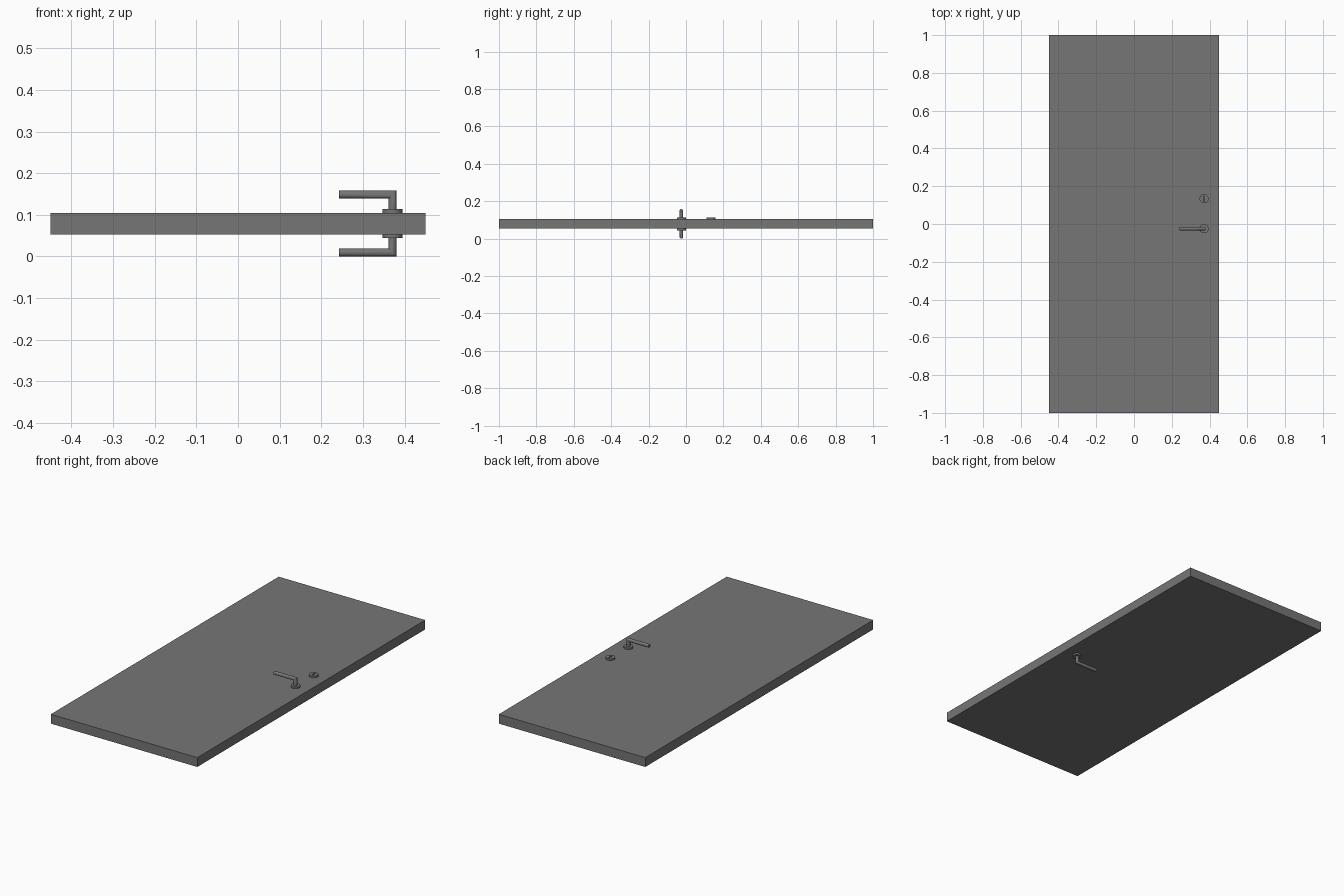
import bpy, bmesh, math

if "Cube" in bpy.data.objects:
    bpy.data.objects.remove(bpy.data.objects["Cube"])

MID = 0.079          # mid-plane of the door leaf
HALF = 0.026         # half thickness of the leaf
HX, HY = 0.371, -0.025
LOCK_Y = 0.134

dark = bpy.data.materials.new("dark_grey")
dark.diffuse_color = (0.18, 0.18, 0.18, 1)
dark.use_nodes = True
dark.node_tree.nodes["Principled BSDF"].inputs["Base Color"].default_value = dark.diffuse_color


def finish(name, bm, loc, smooth=True):
    bmesh.ops.recalc_face_normals(bm, faces=bm.faces)
    me = bpy.data.meshes.new(name)
    bm.to_mesh(me)
    bm.free()
    me.materials.append(dark)
    ob = bpy.data.objects.new(name, me)
    ob.location = loc
    bpy.context.collection.objects.link(ob)
    if smooth:
        bpy.ops.object.select_all(action='DESELECT')
        ob.select_set(True)
        bpy.context.view_layer.objects.active = ob
        bpy.ops.object.shade_smooth_by_angle(angle=math.radians(35))
    return ob


def box(name, loc, size):
    bm = bmesh.new()
    bmesh.ops.create_cube(bm, size=1)
    bmesh.ops.scale(bm, vec=size, verts=bm.verts)
    return finish(name, bm, loc, False)


def disc(name, loc, r, z0, z1):
    bm = bmesh.new()
    bmesh.ops.create_cone(bm, cap_ends=True, segments=32,
                          radius1=r, radius2=r, depth=z1 - z0)
    bmesh.ops.translate(bm, vec=(0, 0, (z0 + z1) / 2), verts=bm.verts)
    return finish(name, bm, loc)


def mirror_z(ob):
    m = ob.modifiers.new("both_sides", 'MIRROR')
    m.use_axis = (False, False, True)


# Door leaf
box("door_leaf", (0, 0, MID), (0.9, 2.0, 2 * HALF))

# Handle roses on both faces
mirror_z(disc("handle_rose", (HX, HY, MID), 0.024, HALF, 0.035))

# Lever handles: round bar with a mitred corner
bm = bmesh.new()
r, n, reach, zc = 0.0095, 24, 0.129, 0.0695
rings = [[], [], []]
for i in range(n):
    a = 2 * math.pi * i / n
    u, v = r * math.cos(a), r * math.sin(a)
    for ring, co in zip(rings, ((u, v, 0.034), (u, v, zc + u), (-reach, v, zc + u))):
        ring.append(bm.verts.new(co))
for lo, hi in zip(rings, rings[1:]):
    for i in range(n):
        j = (i + 1) % n
        bm.faces.new((lo[i], lo[j], hi[j], hi[i]))
bm.faces.new(rings[0])
bm.faces.new(rings[2])
mirror_z(finish("lever_handle", bm, (HX, HY, MID)))

# Lock rose on the upper face, with a key slot cut down to the leaf
slot = box("slot_cutter", (HX, LOCK_Y, MID + 0.034), (0.006, 0.028, 0.024))
slot.hide_render = True
lock = disc("lock_rose", (HX, LOCK_Y, MID), 0.024, HALF, 0.035)
cut = lock.modifiers.new("key_slot", 'BOOLEAN')
cut.operation = 'DIFFERENCE'
cut.solver = 'EXACT'
cut.object = slot
bpy.ops.object.modifier_apply(modifier=cut.name)
bpy.data.objects.remove(slot)
